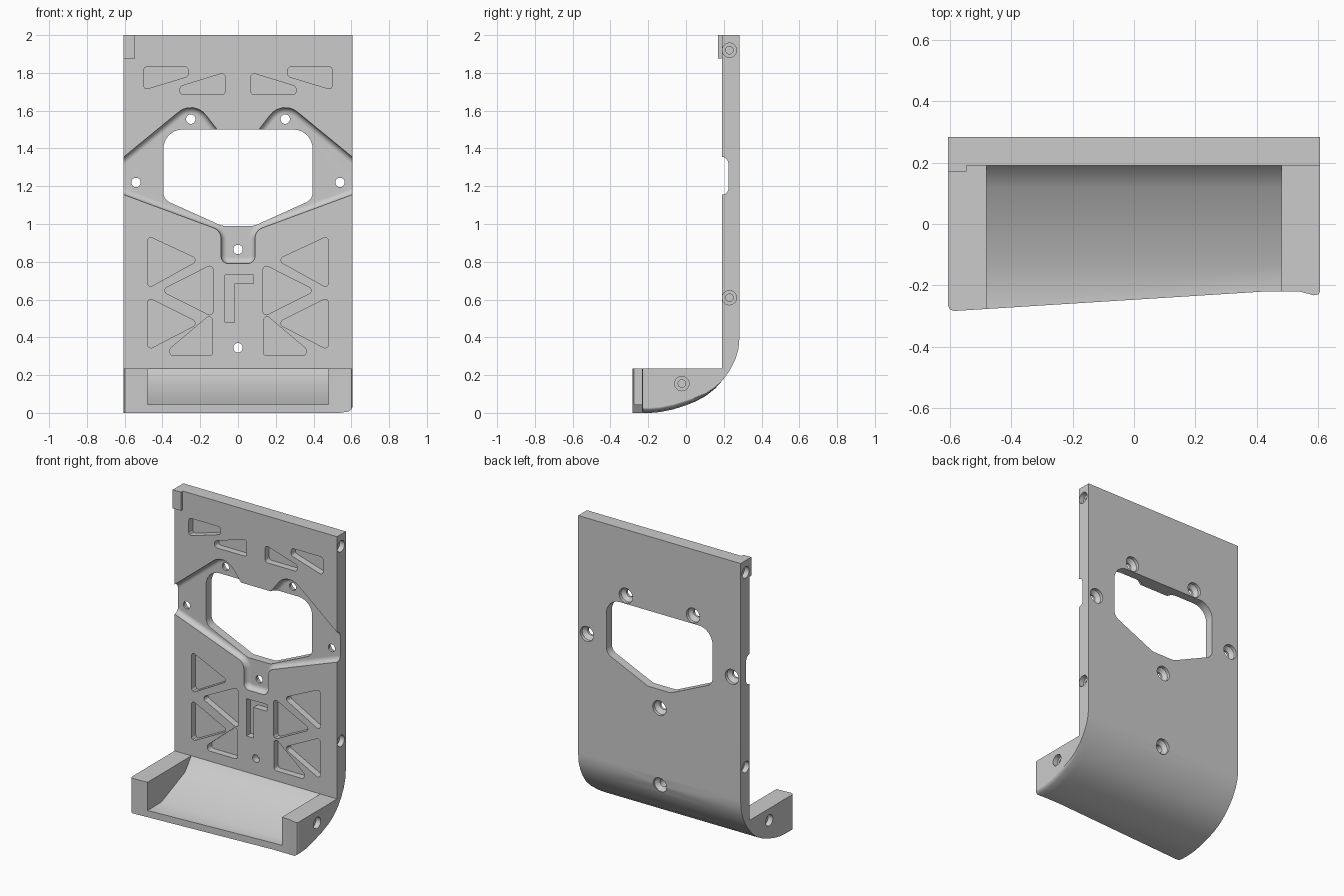
import bpy, bmesh, math
from mathutils import Vector

if "Cube" in bpy.data.objects:
    bpy.data.objects.remove(bpy.data.objects["Cube"])

BACK, FRONT = 0.283, 0.19


def loft(name, rings):
    """Closed solid through rings of 3D points with equal counts."""
    bm = bmesh.new()
    vs = [[bm.verts.new(p) for p in ring] for ring in rings]
    n = len(rings[0])
    for a, b in zip(vs, vs[1:]):
        for i in range(n):
            j = (i + 1) % n
            bm.faces.new((a[i], a[j], b[j], b[i]))
    bm.faces.new(vs[0])
    bm.faces.new(vs[-1])
    bmesh.ops.recalc_face_normals(bm, faces=bm.faces)
    me = bpy.data.meshes.new(name)
    bm.to_mesh(me)
    bm.free()
    ob = bpy.data.objects.new(name, me)
    bpy.context.collection.objects.link(ob)
    return ob


def rounded(corners, seg=6):
    """Round the corners (x, z, radius) of a polygon."""
    out, n = [], len(corners)
    for i, (x, z, r) in enumerate(corners):
        p = Vector((x, z))
        if r == 0:
            out.append(p)
            continue
        u = (Vector(corners[i - 1][:2]) - p).normalized()
        v = (Vector(corners[(i + 1) % n][:2]) - p).normalized()
        half = u.angle(v) / 2
        c = p + (u + v).normalized() * r / math.sin(half)
        a, b = p + u * r / math.tan(half) - c, p + v * r / math.tan(half) - c
        out += [c + a.lerp(b, k / seg).normalized() * r for k in range(seg + 1)]
    return out


def inset(pts, d):
    n = len(pts)
    area = sum(pts[i - 1].x * pts[i].y - pts[i].x * pts[i - 1].y for i in range(n))
    s = 1 if area > 0 else -1
    out = []
    for i in range(n):
        e1 = (pts[i] - pts[i - 1]).normalized()
        e2 = (pts[(i + 1) % n] - pts[i]).normalized()
        n1, n2 = Vector((-e1.y, e1.x)) * s, Vector((-e2.y, e2.x)) * s
        out.append(pts[i] + (n1 + n2) * d / (1 + n1.dot(n2)))
    return out


def ring_y(pts, y):
    return [(p[0], y, p[1]) for p in pts]


def cut(cutter):
    cutter.hide_render = True
    m = body.modifiers.new("cut", 'BOOLEAN')
    m.operation, m.solver, m.object = 'DIFFERENCE', 'EXACT', cutter
    bpy.context.view_layer.objects.active = body
    bpy.ops.object.modifier_apply(modifier=m.name)
    bpy.data.objects.remove(cutter)


def circle(cx, cy, r, n=24):
    return [(cx + r * math.cos(2 * math.pi * k / n), cy + r * math.sin(2 * math.pi * k / n)) for k in range(n)]


# Back plate with curved foot: side profile lofted along x
CURVE = [(BACK, 0.40), (0.278, 0.34), (0.262, 0.285), (0.235, 0.23), (0.2, 0.18), (0.155, 0.13),
         (0.105, 0.09), (0.05, 0.06), (0, 0.04), (-0.07, 0.018), (-0.14, 0.004), (-0.19, 0)]
# x, front edge y, lift of the underside
SECTIONS = [(-0.605, -0.265, 0), (-0.599, -0.278, 0), (-0.585, -0.283, 0), (0.42, -0.22, 0),
            (0.54, -0.22, 0), (0.585, -0.232, 0.007), (0.6, -0.229, 0.018), (0.605, -0.22, 0.028)]


def section(x, yf, lift):
    low = [(y, z + lift * min(1, max(0, (0.2 - y) / 0.2))) for y, z in CURVE + [(yf, 0)]]
    prof = [(BACK, 2)] + low + [(yf, 0.235), (FRONT, 0.235), (FRONT, 2)]
    return [(x, y, z) for y, z in prof]


body = loft("back_plate_and_foot", [section(*s) for s in SECTIONS])

# Tray hollow between the two foot walls
tray = [(-0.4, 0.045), (-0.13, 0.045), (0.12, 0.15), (FRONT, 0.235), (0.15, 0.3), (-0.4, 0.3)]
cut(loft("tray_cutter", [[(x, y, z) for y, z in tray] for x in (-0.48, 0.48)]))

# Filleted recess around the opening
half = [(0.087, 1.47, 0), (0.234, 1.659, 0.1), (0.65, 1.318, 0), (0.65, 1.172, 0),
        (0.09, 0.965, 0.06), (0.09, 0.79, 0.04)]
outline = rounded(half + [(-x, z, r) for x, z, r in reversed(half)])
R = 0.032
rings = [ring_y(outline, 0.1), ring_y(outline, FRONT + 0.003)]
for k in range(1, 6):
    t = k / 5 * math.pi / 2
    rings.append(ring_y(inset(outline, R * (1 - math.cos(t))), FRONT + 0.003 + R * math.sin(t)))
cut(loft("recess_cutter", rings))

# Large opening
half = [(0.395, 1.5, 0.1), (0.395, 1.13, 0.06), (0.085, 0.99, 0.08)]
opening = rounded(half + [(-x, z, r) for x, z, r in reversed(half)])
cut(loft("opening_cutter", [ring_y(opening, 0.1), ring_y(opening, 0.4)]))

# Mirrored lightening pockets
POCKETS = [
    [(-0.5, 1.832), (-0.263, 1.832), (-0.263, 1.782), (-0.5, 1.71)],
    [(-0.068, 1.802), (-0.068, 1.685), (-0.307, 1.685), (-0.307, 1.728)],
    [(-0.48, 0.938), (-0.48, 0.658), (-0.205, 0.81)],
    [(-0.132, 0.825), (-0.132, 0.508), (-0.41, 0.648)],
    [(-0.48, 0.612), (-0.48, 0.332), (-0.205, 0.475)],
    [(-0.135, 0.53), (-0.135, 0.303), (-0.36, 0.303), (-0.36, 0.34)]]
POCKETS[3][0] = (-0.132, 0.788)
for pocket in POCKETS:
    for side in (1, -1):
        pts = rounded([(side * x, z, 0.018) for x, z in pocket], 4)
        cut(loft("pocket_cutter", [ring_y(pts, 0.1), ring_y(pts, FRONT + 0.045)]))

# Slot for a bent key
slot = [(-0.07, 0.73), (0.083, 0.73), (0.083, 0.685), (-0.018, 0.685), (-0.018, 0.478), (-0.07, 0.478)]
cut(loft("key_slot_cutter", [ring_y(slot, 0.1), ring_y(slot, FRONT + 0.045)]))

# Screw holes countersunk from the back
for x, z in [(-0.25, 1.555), (0.25, 1.555), (-0.54, 1.22), (0.54, 1.22), (0, 0.865), (0, 0.345)]:
    steps = [(0.1, 0.025), (0.24, 0.025), (0.262, 0.05), (0.35, 0.05)]
    cut(loft("screw_cutter", [ring_y(circle(x, z, r), y) for y, r in steps]))

# Blind stepped holes in both side faces
for side in (1, -1):
    for y, z in [(0.23, 1.92), (0.23, 0.61), (-0.022, 0.155)]:
        steps = [(0.65, 0.038), (0.57, 0.038), (0.57, 0.02), (0.53, 0.02)]
        cut(loft("side_hole_cutter", [[(side * x, a, b) for a, b in circle(y, z, r)] for x, r in steps]))

# Small tab on the upper left corner
tab = [(-0.605, 1.875), (-0.545, 1.875), (-0.545, 2), (-0.605, 2)]
loft("corner_tab", [ring_y(tab, 0.17), ring_y(tab, FRONT)])

# Smooth curves, crisp edges
bpy.ops.object.select_all(action='DESELECT')
body.select_set(True)
bpy.context.view_layer.objects.active = body
bpy.ops.object.shade_smooth_by_angle(angle=math.radians(28))
wn = body.modifiers.new("weighted_normals", 'WEIGHTED_NORMAL')
wn.keep_sharp = True
